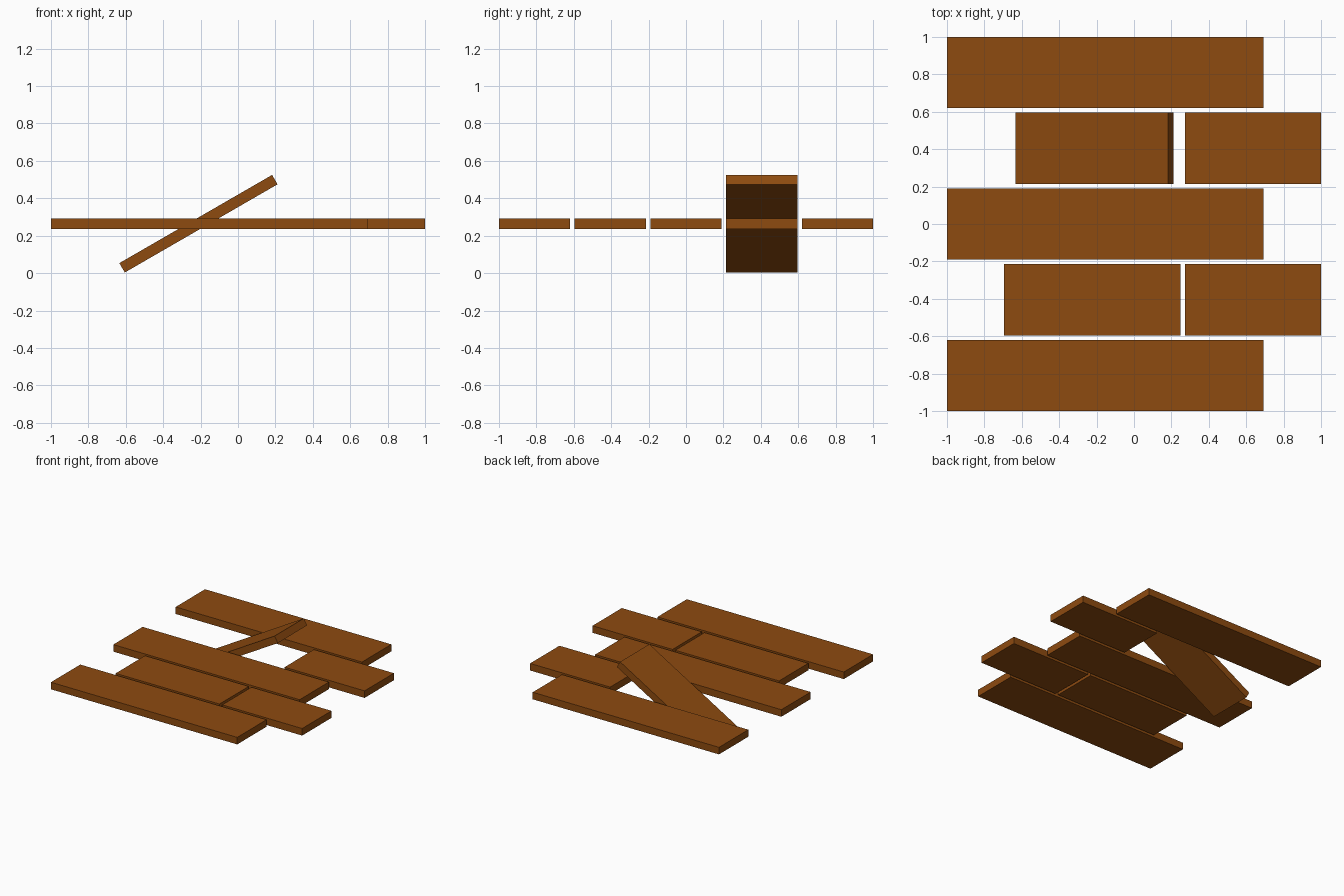
import bpy
import math

cube = bpy.data.objects.get("Cube")
if cube:
    bpy.data.objects.remove(cube, do_unlink=True)

# Wood colour
wood = bpy.data.materials.new("brown_wood")
wood.use_nodes = True
colour = (0.27, 0.07, 0.005, 1)
wood.diffuse_color = colour
bsdf = next(n for n in wood.node_tree.nodes if n.type == "BSDF_PRINCIPLED")
bsdf.inputs["Base Color"].default_value = colour

WIDTH, THICK, HEIGHT = 0.38, 0.058, 0.264


def plank(name, x0, x1, y, tilt=0):
    """Flat board spanning x0 to x1, optionally tipped up toward +x."""
    bpy.ops.mesh.primitive_cube_add(size=1, location=((x0 + x1) / 2, y, HEIGHT))
    board = bpy.context.object
    board.name = name
    board.scale = (x1 - x0, WIDTH, THICK)
    bpy.ops.object.transform_apply(location=False, rotation=False, scale=True)
    board.rotation_euler.y = -math.radians(tilt)
    board.data.materials.append(wood)


# Long boards
for name, y in (("front", -0.81), ("middle", 0), ("back", 0.81)):
    plank(name + "_long_plank", -1, 0.693, y)

# Short end boards
for name, y in (("front", -0.405), ("back", 0.405)):
    plank(name + "_short_plank", 0.273, 1, y)

# Medium boards, the rear one broken loose and tipped
plank("front_medium_plank", -0.695, 0.248, -0.405)
plank("tilted_loose_plank", -0.683, 0.26, 0.405, tilt=30)
